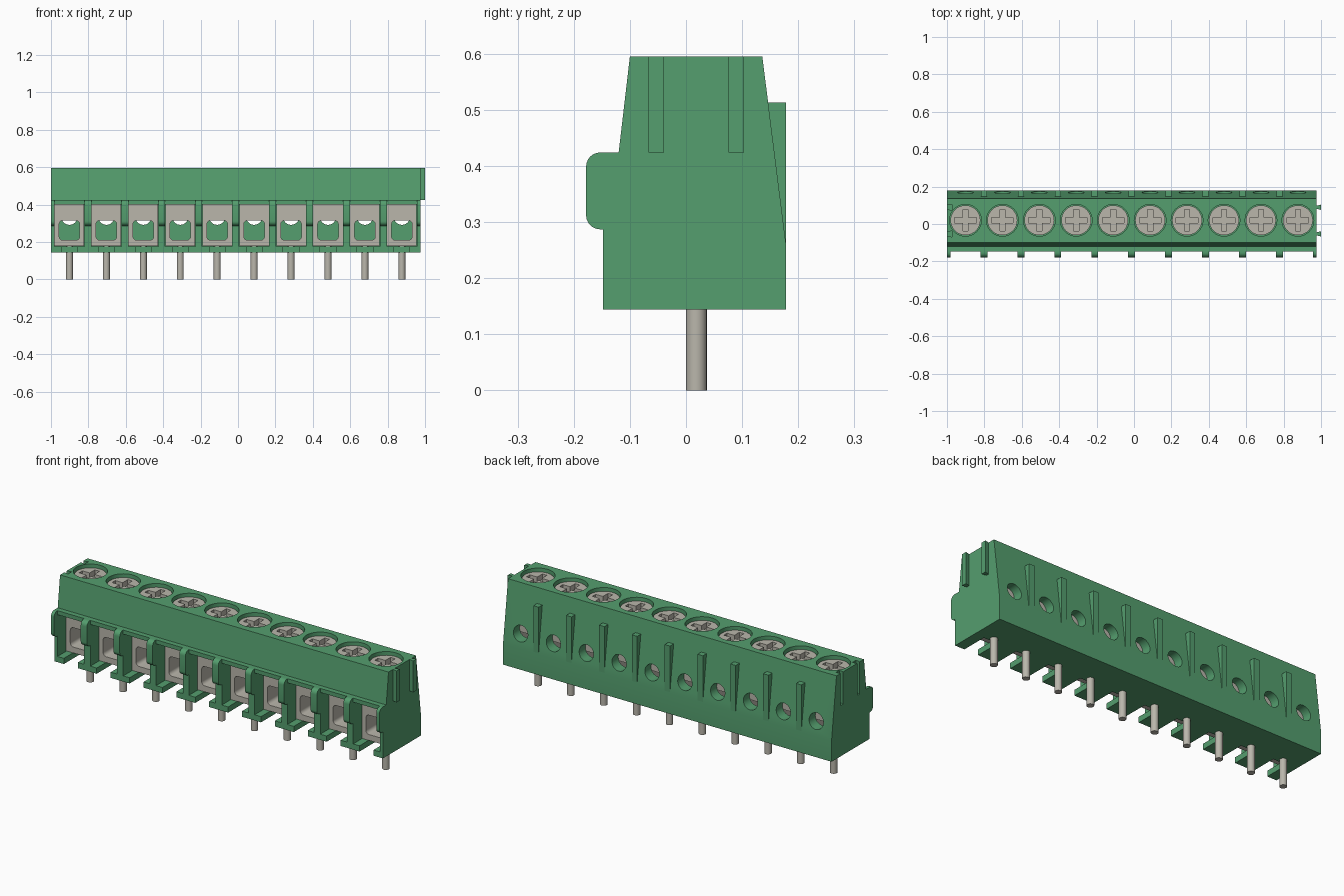
import bpy, bmesh, math
from mathutils import Matrix, Vector

if "Cube" in bpy.data.objects:
    bpy.data.objects.remove(bpy.data.objects["Cube"], do_unlink=True)

POLES, PITCH, LEFT, RIGHT = 10, 0.1975, -1.0, 0.975
CENTRES = [LEFT + PITCH * (i + 0.5) for i in range(POLES)]
WALL = 0.0185  # half thickness of the dividers
SCREW_Y = 0.02


def material(name, rgb, roughness, metallic=0.0):
    m = bpy.data.materials.new(name)
    m.use_nodes = True
    m.diffuse_color = (*rgb, 1)
    shader = next(n for n in m.node_tree.nodes if n.type == "BSDF_PRINCIPLED")
    shader.inputs["Base Color"].default_value = (*rgb, 1)
    shader.inputs["Roughness"].default_value = roughness
    shader.inputs["Metallic"].default_value = metallic
    return m


GREEN = material("green plastic", (0.089, 0.342, 0.156), 0.6)
METAL = material("pale metal", (0.49, 0.47, 0.41), 0.5)


def box(bm, x, y, z):
    """Box from three (low, high) ranges."""
    size = [r[1] - r[0] for r in (x, y, z)]
    mid = Vector([(r[0] + r[1]) / 2 for r in (x, y, z)])
    bmesh.ops.create_cube(bm, size=1, matrix=Matrix.Translation(mid) @ Matrix.Diagonal((*size, 1)))


def prism(bm, profile, axis, low, high):
    """Extrude a closed profile along an axis; the profile holds the other two coordinates."""
    def place(p, t):
        c = list(p)
        c.insert(axis, t)
        return c
    face = bm.faces.new([bm.verts.new(place(p, low)) for p in profile])
    moved = bmesh.ops.extrude_face_region(bm, geom=[face])["geom"]
    shift = Vector(place((0, 0), high - low))
    bmesh.ops.translate(bm, vec=shift, verts=[v for v in moved if isinstance(v, bmesh.types.BMVert)])


def circle(cx, cy, r, n=32):
    return [(cx + r * math.cos(2 * math.pi * k / n), cy + r * math.sin(2 * math.pi * k / n)) for k in range(n)]


def rounded(x0, x1, y0, y1, r, n=6):
    """Rectangle with rounded corners."""
    points = []
    for i, (cx, cy) in enumerate([(x1 - r, y1 - r), (x0 + r, y1 - r), (x0 + r, y0 + r), (x1 - r, y0 + r)]):
        for k in range(n + 1):
            a = math.pi / 2 * (i + k / n)
            points.append((cx + r * math.cos(a), cy + r * math.sin(a)))
    return points


def build(name, draw, mat=None):
    bm = bmesh.new()
    draw(bm)
    bmesh.ops.recalc_face_normals(bm, faces=bm.faces[:])
    mesh = bpy.data.meshes.new(name)
    bm.to_mesh(mesh)
    bm.free()
    if mat:
        mesh.materials.append(mat)
    ob = bpy.data.objects.new(name, mesh)
    bpy.context.collection.objects.link(ob)
    return ob


def activate(ob):
    bpy.ops.object.select_all(action="DESELECT")
    ob.select_set(True)
    bpy.context.view_layer.objects.active = ob


def cut(ob, draw):
    """Subtract a temporary cutter shape."""
    cutter = build("cutter", draw)
    cutter.hide_render = True
    mod = ob.modifiers.new("cut", "BOOLEAN")
    mod.operation, mod.solver, mod.object = "DIFFERENCE", "EXACT", cutter
    activate(ob)
    bpy.ops.object.modifier_apply(modifier=mod.name)
    bpy.data.objects.remove(cutter, do_unlink=True)


def smooth(ob):
    activate(ob)
    bpy.ops.object.shade_smooth_by_angle(angle=math.radians(30))


def repeat(ob):
    """Linked copies of the first pole's part for the other poles."""
    smooth(ob)
    for i in range(1, POLES):
        copy = bpy.data.objects.new(f"{ob.name}_{i + 1}", ob.data)
        copy.location.x = PITCH * i
        bpy.context.collection.objects.link(copy)


# Housing: one side profile along the whole row
side = [(-0.148, 0.144), (0.178, 0.144), (0.178, 0.262), (0.136, 0.595),
        (-0.1, 0.595), (-0.12, 0.424), (-0.148, 0.424)]
housing = build("housing", lambda bm: prism(bm, side, 0, LEFT, RIGHT), GREEN)


def cells(bm):
    for c in CENTRES:
        box(bm, (c - PITCH / 2 + WALL, c + PITCH / 2 - WALL), (-0.3, 0.116), (0.175, 0.402))


def floor_gaps(bm):
    for c in CENTRES:
        box(bm, (c - 0.042, c + 0.042), (-0.3, -0.005), (0.1, 0.2))


def screw_wells(bm):
    for c in CENTRES:
        prism(bm, circle(c, SCREW_Y, 0.085), 2, 0.53, 0.7)


def test_holes(bm):
    for c in CENTRES:
        prism(bm, circle(c, 0.335, 0.043), 1, 0.1, 0.3)


def dovetail(y, grow):
    # narrow at the wall, wide at the outer end
    return [(0, y - 0.008 - grow), (0.025 + grow, y - 0.014 - grow),
            (0.025 + grow, y + 0.014 + grow), (0, y + 0.008 + grow)]


RAILS = (-0.053, 0.0895)


def grooves(bm):
    for y in RAILS:
        prism(bm, [(LEFT - 0.001 + px, py) for px, py in dovetail(y, 0.002)], 2, 0.42, 0.7)


for shape in (cells, floor_gaps, screw_wells, test_holes, grooves):
    cut(housing, shape)
smooth(housing)


# Interlocking rails on one end
def rails(bm):
    for y in RAILS:
        prism(bm, [(RIGHT + px, py) for px, py in dovetail(y, 0)], 2, 0.424, 0.595)


build("end_rails", rails, GREEN)


# Rounded noses on the front of every divider
def noses(bm):
    for i in range(POLES + 1):
        x = LEFT + PITCH * i
        prism(bm, rounded(-0.178, -0.115, 0.287, 0.424, 0.025), 0,
              max(x - WALL, LEFT), min(x + WALL, RIGHT))


smooth(build("divider_noses", noses, GREEN))


# Wedge ribs on the sloping back
def ribs(bm):
    for i in range(1, POLES):
        x = LEFT + PITCH * i
        prism(bm, [(0.178, 0.262), (0.178, 0.513), (0.14, 0.513)], 0, x - 0.016, x + 0.016)


build("back_ribs", ribs, GREEN)

# Wire clamps: metal blocks with a rounded tunnel
first = CENTRES[0]
clamp = build("wire_clamp", lambda bm: box(bm, (first - 0.079, first + 0.079), (-0.075, 0.115), (0.178, 0.401)), METAL)
cut(clamp, lambda bm: prism(bm, rounded(first - 0.055, first + 0.055, 0.21, 0.315, 0.02), 1, -0.2, 0.2))
repeat(clamp)

# Screws with a cross recess
screw = build("screw", lambda bm: prism(bm, circle(first, SCREW_Y, 0.08), 2, 0.52, 0.577), METAL)


def cross(bm):
    a, b = 0.058, 0.014
    outline = [(a, -b), (a, b), (b, b), (b, a), (-b, a), (-b, b),
               (-a, b), (-a, -b), (-b, -b), (-b, -a), (b, -a), (b, -b)]
    prism(bm, [(first + px, SCREW_Y + py) for px, py in outline], 2, 0.547, 0.7)


cut(screw, cross)
repeat(screw)

# Solder pins
repeat(build("pin", lambda bm: prism(bm, circle(first, 0.0185, 0.0185, 24), 2, 0, 0.18), METAL))
